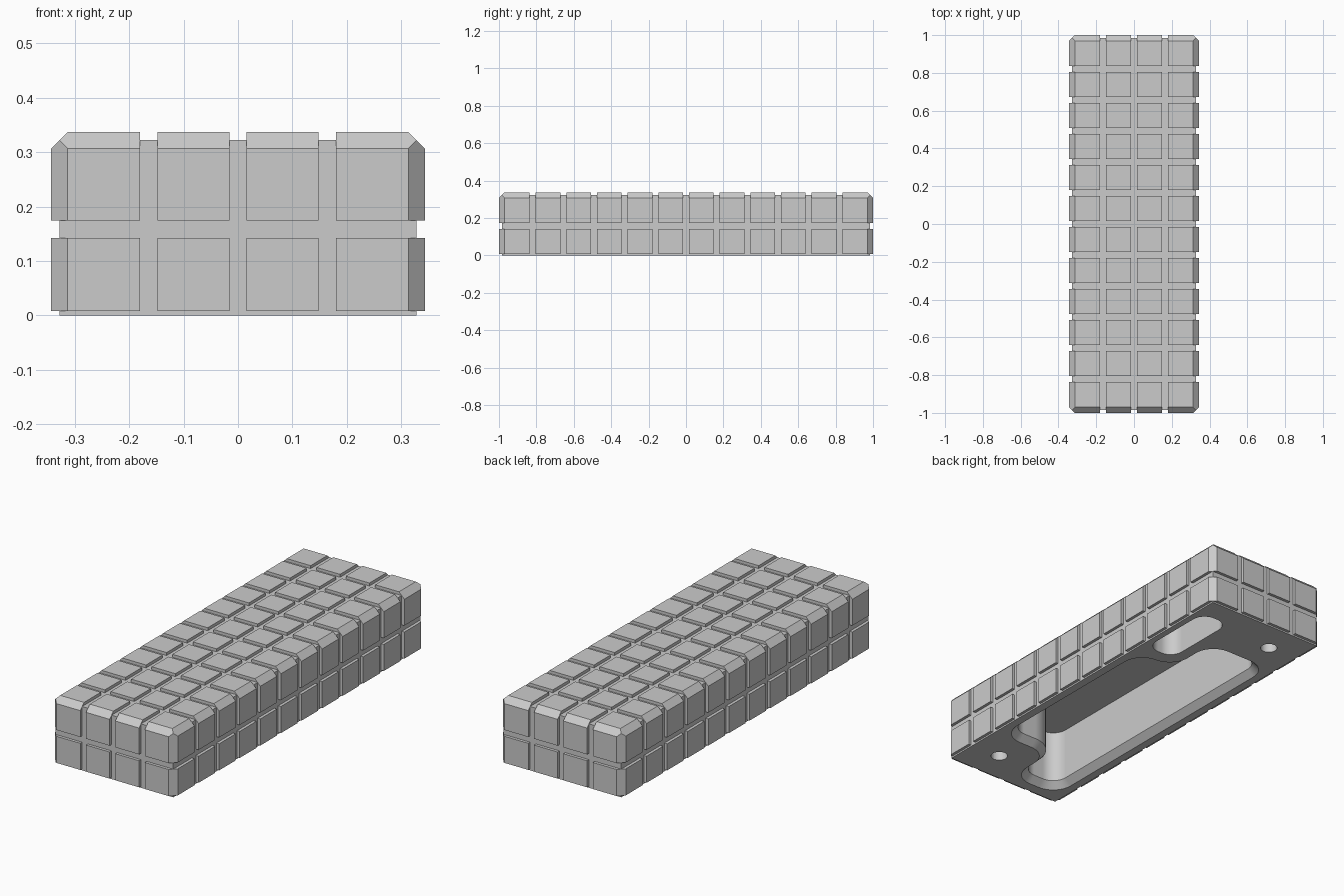
import bpy
import bmesh
import math
from mathutils import Vector

HALF = Vector((0.343, 1.0))      # outer half width and half length
TOP = 0.337
RELIEF = 0.015                   # groove depth
CHAMFER = 0.03
GAP = 0.016                      # half groove width
PITCH = 0.164
RIM = 0.033                      # chamfer round the main cavity
ROOF = 0.3                       # cavity depth

if "Cube" in bpy.data.objects:
    bpy.data.objects.remove(bpy.data.objects["Cube"])

grey = bpy.data.materials.new("plain_grey")
grey.use_nodes = True
grey.diffuse_color = (0.6, 0.6, 0.6, 1)
grey.node_tree.nodes["Principled BSDF"].inputs["Base Color"].default_value = (0.6, 0.6, 0.6, 1)


def make_object(name, bm):
    mesh = bpy.data.meshes.new(name)
    bm.to_mesh(mesh)
    bm.free()
    mesh.materials.append(grey)
    obj = bpy.data.objects.new(name, mesh)
    bpy.context.collection.objects.link(obj)
    return obj


def activate(obj):
    bpy.ops.object.select_all(action='DESELECT')
    obj.select_set(True)
    bpy.context.view_layer.objects.active = obj


def box(inset, bottom):
    bm = bmesh.new()
    bmesh.ops.create_cube(bm, size=2)
    for v in bm.verts:
        v.co.x *= HALF.x - inset
        v.co.y *= HALF.y - inset
        v.co.z = TOP - inset if v.co.z > 0 else bottom
    return bm


def rounded_outline(corners, radius, inset, steps=10):
    """Counterclockwise outline with filleted corners, shrunk by inset."""
    points = []
    count = len(corners)
    for i in range(count):
        p = Vector(corners[i])
        d_in = (p - Vector(corners[i - 1])).normalized()
        d_out = (Vector(corners[(i + 1) % count]) - p).normalized()
        turn = d_in.x * d_out.y - d_in.y * d_out.x
        centre = p + radius * (d_out - d_in)
        r = radius - inset if turn > 0 else radius + inset
        for s in range(steps + 1):
            t = math.pi / 2 * s / steps
            points.append(centre + r * (d_in * math.sin(t) - d_out * math.cos(t)))
    return points


def cavity_cutter(name, corners, radius, layers):
    """Closed solid through (height, inset) layers of one outline."""
    bm = bmesh.new()
    rings = [[bm.verts.new((p.x, p.y, z)) for p in rounded_outline(corners, radius, inset)]
             for z, inset in layers]
    n = len(rings[0])
    for low, high in zip(rings, rings[1:]):
        for i in range(n):
            j = (i + 1) % n
            bm.faces.new((low[i], low[j], high[j], high[i]))
    bm.faces.new(rings[0][::-1])
    bm.faces.new(rings[-1])
    bmesh.ops.recalc_face_normals(bm, faces=bm.faces)
    return make_object(name, bm)


def rectangle(x0, y0, x1, y1):
    return [(x0, y0), (x1, y0), (x1, y1), (x0, y1)]


# Core body: a plain box whose edges lie flush with the block chamfers
core = make_object("core_body", box(RELIEF, 0))

# Cavities in the underside
main_outline = [(-0.287, -0.93), (-0.01, -0.93), (-0.01, -0.655), (0.285, -0.655),
                (0.285, 0.38), (0.075, 0.38), (0.075, 0.667), (-0.287, 0.667)]
cutters = [
    cavity_cutter("main_cavity_cutter", main_outline, 0.11,
                  [(-0.02, -0.02), (RIM, RIM), (ROOF, RIM)]),
    cavity_cutter("side_pocket_cutter", rectangle(0.135, 0.45, 0.295, 0.87), 0.07,
                  [(-0.02, 0), (ROOF, 0)]),
]
for side in (-1, 1):
    x, y, r = side * PITCH, -side * PITCH * 5, 0.04
    cutters.append(cavity_cutter("screw_hole_cutter", rectangle(x - r, y - r, x + r, y + r),
                                 r * 0.999, [(-0.02, 0), (0.2, 0)]))
for cutter in cutters:
    cut = core.modifiers.new("cavity", 'BOOLEAN')
    cut.operation = 'DIFFERENCE'
    cut.solver = 'EXACT'
    cut.object = cutter
    activate(core)
    bpy.ops.object.modifier_apply(modifier=cut.name)
    bpy.data.objects.remove(cutter)
bpy.ops.object.shade_smooth_by_angle(angle=math.radians(30))
core.modifiers.new("even_shading", 'WEIGHTED_NORMAL').keep_sharp = True

# Skin of the raised blocks: a box with its top and upright edges planed off at 45 degrees
bm = box(0, -0.1)


def cut_skin(point, normal, clear_outer=False, clear_inner=False):
    geom = bm.verts[:] + bm.edges[:] + bm.faces[:]
    return bmesh.ops.bisect_plane(bm, geom=geom, plane_co=point, plane_no=normal, dist=1e-6,
                                  clear_outer=clear_outer, clear_inner=clear_inner)["geom_cut"]


inner_corner = Vector((HALF.x - RELIEF, HALF.y - RELIEF, TOP - RELIEF))
directions = [(sx, sy, 0) for sx in (-1, 1) for sy in (-1, 1)]
directions += [(s, 0, 1) for s in (-1, 1)] + [(0, s, 1) for s in (-1, 1)]
for direction in directions:
    corner = Vector([c * (d or 1) for c, d in zip(inner_corner, direction)])
    rim = cut_skin(corner, Vector(direction).normalized(), clear_outer=True)
    bmesh.ops.holes_fill(bm, edges=[e for e in rim if isinstance(e, bmesh.types.BMEdge)], sides=0)

# Slice the skin along the grooves and drop the groove strips
axes = (Vector((1, 0, 0)), Vector((0, 1, 0)), Vector((0, 0, 1)))
grooves = [(0, k * PITCH) for k in range(-1, 2)]
grooves += [(1, k * PITCH) for k in range(-5, 6)]
grooves += [(2, 0.158)]
cut_skin(axes[2] * 0.008, axes[2], clear_inner=True)
for axis, centre in grooves:
    for edge in (centre - GAP, centre + GAP):
        cut_skin(axes[axis] * edge, axes[axis])
strips = [f for f in bm.faces
          if any(abs(f.calc_center_median()[a] - c) < GAP * 0.99 for a, c in grooves)]
bmesh.ops.delete(bm, geom=strips, context='FACES')

# Every skin piece faces outward before it is thickened
for f in bm.faces:
    f.normal_update()
    if f.normal.dot(f.calc_center_median()) < 0:
        f.normal_flip()
blocks = make_object("raised_blocks", bm)
thick = blocks.modifiers.new("block_depth", 'SOLIDIFY')
thick.thickness = RELIEF + 0.002
thick.offset = -1
thick.use_even_offset = True
activate(blocks)
bpy.ops.object.modifier_apply(modifier=thick.name)
